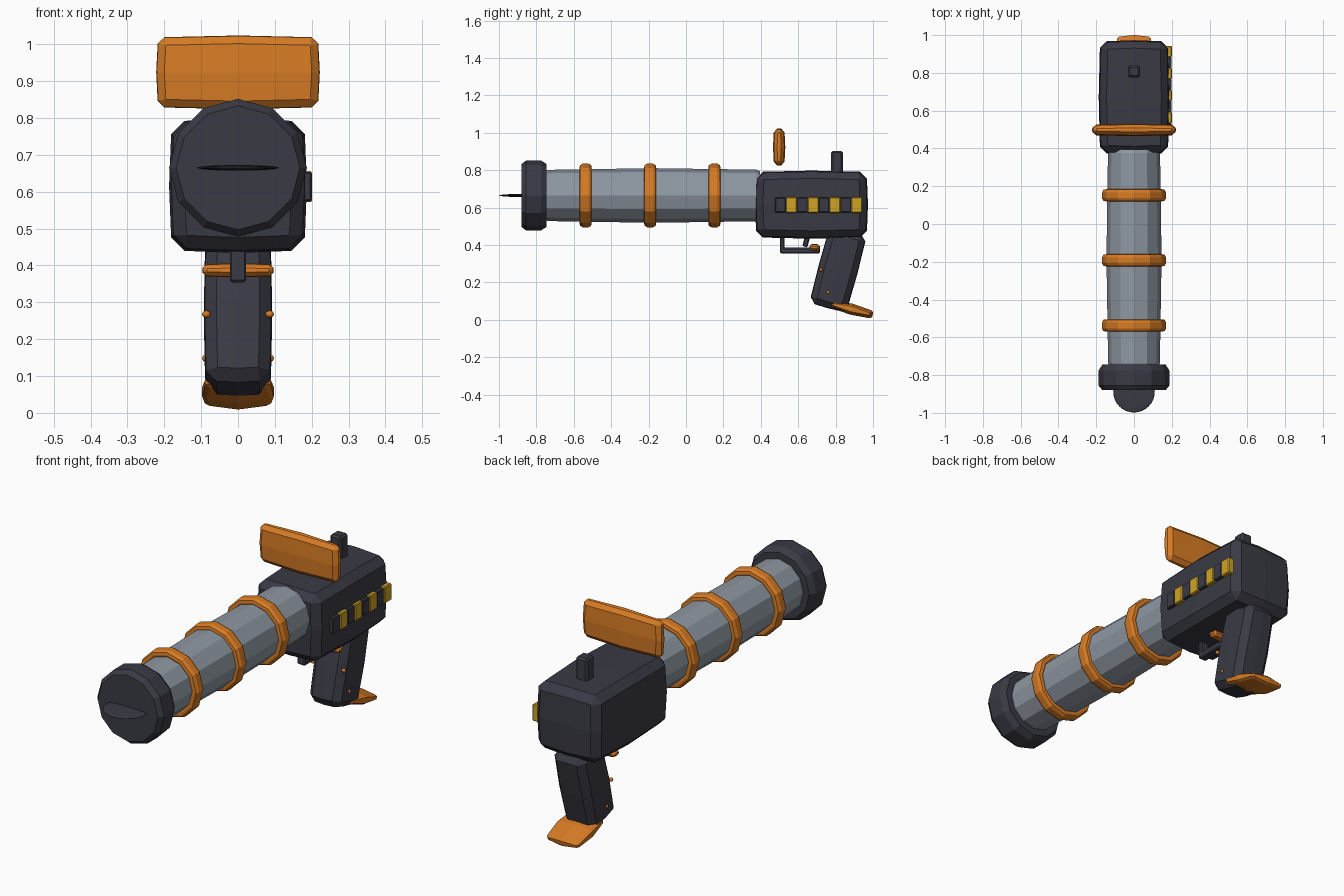
import bpy, bmesh, math
from mathutils import Matrix, Vector

if "Cube" in bpy.data.objects:
    bpy.data.objects.remove(bpy.data.objects["Cube"])


def material(name, rgb):
    m = bpy.data.materials.new(name)
    m.diffuse_color = (*rgb, 1)
    m.use_nodes = True
    m.node_tree.nodes["Principled BSDF"].inputs["Base Color"].default_value = m.diffuse_color
    return m


DARK = material("charcoal", (0.042, 0.042, 0.059))
ORANGE = material("orange", (0.68, 0.2, 0.018))
STEEL = material("steel grey", (0.27, 0.31, 0.36))
YELLOW = material("yellow", (0.63, 0.37, 0.02))
AXIS_Z = 0.665
TILT = math.radians(-15)


def finish(bm, name, mat):
    bmesh.ops.recalc_face_normals(bm, faces=bm.faces)
    me = bpy.data.meshes.new(name)
    bm.to_mesh(me)
    bm.free()
    me.materials.append(mat)
    ob = bpy.data.objects.new(name, me)
    bpy.context.collection.objects.link(ob)
    return ob


def block(name, mat, center, half, bevel=0.0, bulge=0.0, tilt=0.0):
    """Chamfered box whose face middles swell outwards."""
    bm = bmesh.new()
    bmesh.ops.create_cube(bm, size=2)
    if bulge:
        bmesh.ops.subdivide_edges(bm, edges=bm.edges[:], cuts=1, use_grid_fill=True)
    for v in bm.verts:
        n = v.co.copy()
        total = sum(abs(c) for c in n)
        v.co = Vector([n[i] * (half[i] - bulge * (total - abs(n[i])) / 2) for i in range(3)])
    if bevel:
        bm.normal_update()
        sharp = [e for e in bm.edges if e.calc_face_angle(0) > 0.7]
        bmesh.ops.bevel(bm, geom=sharp, offset=bevel, segments=1, affect='EDGES',
                        clamp_overlap=True)
    bm.transform(Matrix.Translation(center) @ Matrix.Rotation(tilt, 4, 'X'))
    return finish(bm, name, mat)


def lathe(name, mat, profile, closed=False, sides=12):
    """Turn (radius, y) points around the barrel axis."""
    bm = bmesh.new()
    rings = []
    for r, y in profile:
        rings.append([bm.verts.new((r * math.sin(a), y, AXIS_Z + r * math.cos(a)))
                      for a in (math.tau * i / sides for i in range(sides))])
    pairs = list(zip(rings, rings[1:]))
    if closed:
        pairs.append((rings[-1], rings[0]))
    for a, b in pairs:
        for i in range(sides):
            j = (i + 1) % sides
            bm.faces.new((a[i], a[j], b[j], b[i]))
    if not closed:
        bm.faces.new(rings[0])
        bm.faces.new(rings[-1])
    return finish(bm, name, mat)


def ball(name, mat, center, scale, segments):
    bm = bmesh.new()
    bmesh.ops.create_uvsphere(bm, u_segments=segments, v_segments=segments // 2, radius=1)
    bm.transform(Matrix.Translation(center) @ Matrix.Diagonal((*scale, 1)))
    for f in bm.faces:
        f.smooth = True
    return finish(bm, name, mat)


# Barrel, muzzle and front blade
lathe("barrel", STEEL, [(0.13, -0.76), (0.137, -0.735), (0.146, -0.18),
                        (0.138, 0.375), (0.13, 0.395)])
lathe("muzzle", DARK, [(0.168, -0.88), (0.187, -0.855), (0.187, -0.775), (0.168, -0.745)])
ball("front_blade", DARK, (0, -0.888, AXIS_Z), (0.11, 0.11, 0.008), 32)

# Barrel rings
for i, y in enumerate((-0.537, -0.192, 0.152)):
    lathe(f"barrel_ring_{i + 1}", ORANGE,
          [(0.125, y - 0.022), (0.148, y - 0.032), (0.162, y - 0.03), (0.17, y - 0.015),
           (0.17, y + 0.015), (0.162, y + 0.03), (0.148, y + 0.032), (0.125, y + 0.022)], True)

# Body, rear sight and sight paddle
block("body", DARK, (0, 0.671, 0.616), (0.187, 0.302, 0.182), 0.035, 0.014)
block("rear_sight", DARK, (0, 0.807, 0.835), (0.032, 0.032, 0.069), 0.01)
block("sight_paddle", ORANGE, (0, 0.498, 0.924), (0.222, 0.033, 0.1), 0.017, 0.01)

# Hazard strip on the right side only
for i in range(8):
    y = 0.505 + 0.0582 * i
    if i % 2:
        block(f"hazard_block_{i + 1}", YELLOW, (0.184, y, 0.614), (0.017, 0.029, 0.042), 0.004)
    else:
        block(f"hazard_block_{i + 1}", DARK, (0.184, y, 0.614), (0.015, 0.029, 0.039), 0.004)

# Grip, base plate and side pins
block("grip", DARK, (0, 0.813, 0.27), (0.093, 0.106, 0.215), 0.03, 0.008, TILT)
block("base_plate", ORANGE, (0, 0.885, 0.057), (0.102, 0.121, 0.03), 0.018, 0.018, TILT)
for side, label in ((-1, "left"), (1, "right")):
    for i, (y, z) in enumerate(((0.722, 0.268), (0.76, 0.148))):
        ball(f"grip_pin_{label}_{i + 1}", ORANGE, (side * 0.086, y, z),
             (0.012, 0.01, 0.01), 8)

# Trigger guard, trigger and cross bar
block("guard_post", DARK, (0, 0.515, 0.405), (0.022, 0.012, 0.05), 0.005)
block("guard_bar", DARK, (0, 0.61, 0.37), (0.022, 0.106, 0.016), 0.006)
block("trigger", DARK, (0, 0.643, 0.42), (0.018, 0.014, 0.03), 0.006, 0, TILT)
block("trigger_bar", ORANGE, (0, 0.688, 0.387), (0.097, 0.028, 0.019), 0.01, 0.005)
